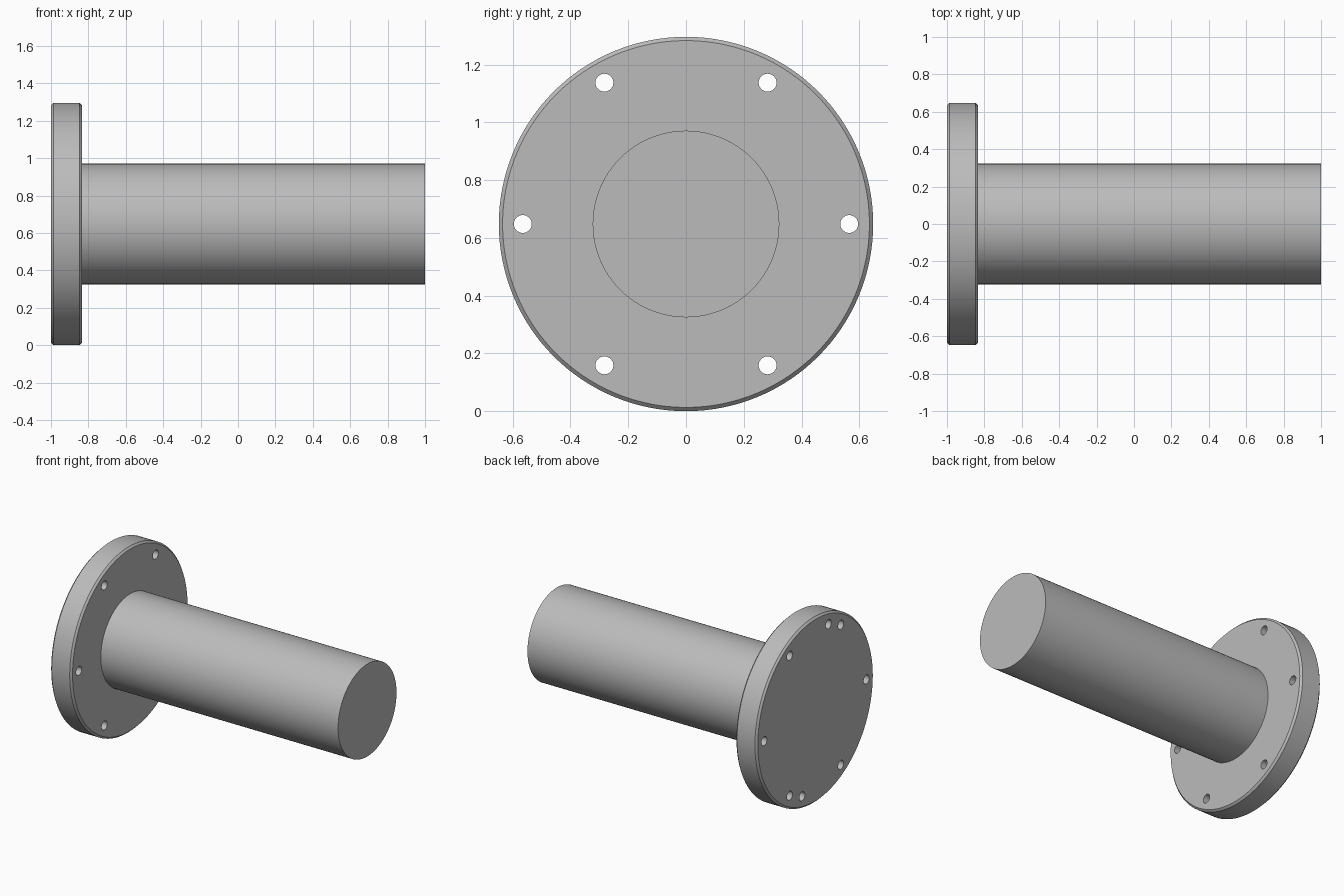
import bpy, bmesh, math
from mathutils import Matrix, Vector

START, FACE, END = -1.0, -0.835, 1.0   # flange back, flange front, shaft end
RADIUS, SHAFT_R, CHAMFER = 0.648, 0.323, 0.013
BOLT_CIRCLE, HOLE_R = 0.565, 0.031
AXIS_Z = RADIUS

if "Cube" in bpy.data.objects:
    bpy.data.objects.remove(bpy.data.objects["Cube"], do_unlink=True)

steel = bpy.data.materials.new("plain grey metal")
steel.use_nodes = True
GREY = (0.5, 0.5, 0.5, 1)
steel.diffuse_color = GREY
steel.node_tree.nodes["Principled BSDF"].inputs["Base Color"].default_value = GREY


def make_object(name, bm):
    bmesh.ops.recalc_face_normals(bm, faces=bm.faces)
    mesh = bpy.data.meshes.new(name)
    bm.to_mesh(mesh)
    bm.free()
    mesh.materials.append(steel)
    obj = bpy.data.objects.new(name, mesh)
    bpy.context.collection.objects.link(obj)
    return obj


def add_rod(bm, x0, x1, radius, y=0, z=0, segments=128):
    """Add a capped cylinder along x, offset from the main axis."""
    place = Matrix.Translation(Vector(((x0 + x1) / 2, y, AXIS_Z + z)))
    turn = Matrix.Rotation(math.pi / 2, 4, "Y")
    bmesh.ops.create_cone(bm, cap_ends=True, segments=segments, radius1=radius,
                          radius2=radius, depth=x1 - x0, matrix=place @ turn)


def smooth(obj):
    bpy.ops.object.select_all(action="DESELECT")
    obj.select_set(True)
    bpy.context.view_layer.objects.active = obj
    bpy.ops.object.shade_smooth_by_angle(angle=math.radians(30))


# Flange disc with both rims chamfered
bm = bmesh.new()
add_rod(bm, START, FACE, RADIUS)
rims = [e for e in bm.edges if abs(e.verts[0].co.x - e.verts[1].co.x) < 1e-4]
bmesh.ops.bevel(bm, geom=rims, offset=CHAMFER, segments=1, affect="EDGES")
flange = make_object("flange", bm)

# Cutters: six through bolt holes and two blind holes in the back face
bm = bmesh.new()
holes = [(a, FACE + 0.1) for a in range(0, 360, 60)]
holes += [(a, (START + FACE) / 2) for a in (105, 285)]
for angle, depth_end in holes:
    a = math.radians(angle)
    add_rod(bm, START - 0.1, depth_end, HOLE_R, BOLT_CIRCLE * math.cos(a),
            BOLT_CIRCLE * math.sin(a), 32)
cutter = make_object("hole_cutter", bm)
cutter.hide_render = True

drill = flange.modifiers.new("holes", "BOOLEAN")
drill.operation, drill.solver, drill.object = "DIFFERENCE", "EXACT", cutter
bpy.context.view_layer.objects.active = flange
bpy.ops.object.modifier_apply(modifier=drill.name)
bpy.data.objects.remove(cutter, do_unlink=True)
smooth(flange)

# Solid shaft
bm = bmesh.new()
add_rod(bm, FACE - 0.005, END, SHAFT_R)
smooth(make_object("shaft", bm))
